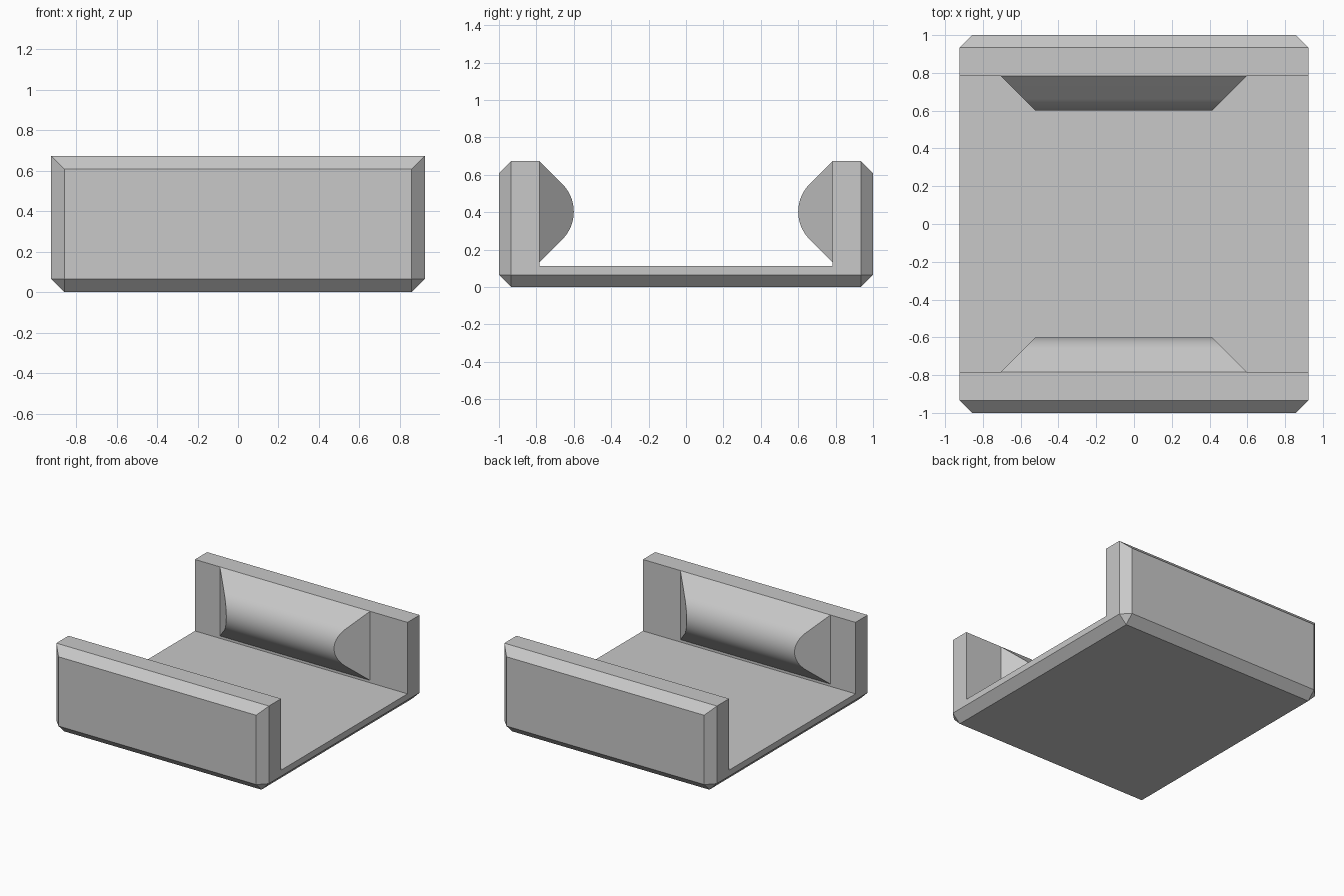
import bpy, bmesh, math

cube = bpy.data.objects.get("Cube")
if cube:
    bpy.data.objects.remove(cube, do_unlink=True)

HX, HY, TOP, CH = 0.923, 1.0, 0.674, 0.065   # half width, half depth, height, chamfer
WALL_Y, FLOOR_Z = 0.784, 0.113               # inner wall faces and channel floor

grey = bpy.data.materials.new("matte_grey")
grey.use_nodes = True
colour = (0.58, 0.58, 0.58, 1)
grey.diffuse_color = colour
grey.node_tree.nodes["Principled BSDF"].inputs["Base Color"].default_value = colour


def add_object(name, bm):
    bmesh.ops.recalc_face_normals(bm, faces=bm.faces[:])
    mesh = bpy.data.meshes.new(name)
    bm.to_mesh(mesh)
    bm.free()
    mesh.materials.append(grey)
    obj = bpy.data.objects.new(name, mesh)
    bpy.context.collection.objects.link(obj)
    return obj


def activate(obj):
    bpy.ops.object.select_all(action='DESELECT')
    obj.select_set(True)
    bpy.context.view_layer.objects.active = obj


# Chamfered block: the top edge is chamfered at front and back only
bm = bmesh.new()
for sx in (-1, 1):
    for sy in (-1, 1):
        for x, y, z in ((HX - CH, HY - CH, 0), (HX - CH, HY, CH), (HX, HY - CH, CH),
                        (HX - CH, HY, TOP - CH), (HX, HY - CH, TOP)):
            bm.verts.new((sx * x, sy * y, z))
bmesh.ops.convex_hull(bm, input=bm.verts[:])
bmesh.ops.dissolve_limit(bm, angle_limit=math.radians(1), verts=bm.verts[:], edges=bm.edges[:])
tray = add_object("tray_body", bm)

# Open channel across the full width
bm = bmesh.new()
bmesh.ops.create_cube(bm, size=2)
bmesh.ops.scale(bm, vec=(HX + 0.2, WALL_Y, 0.5), verts=bm.verts[:])
bmesh.ops.translate(bm, vec=(0, 0, FLOOR_Z + 0.5), verts=bm.verts[:])
cutter = add_object("channel_cutter", bm)
cutter.hide_render = True
cut = tray.modifiers.new("channel", 'BOOLEAN')
cut.operation = 'DIFFERENCE'
cut.solver = 'EXACT'
cut.object = cutter
activate(tray)
bpy.ops.object.modifier_apply(modifier=cut.name)
bpy.data.objects.remove(cutter, do_unlink=True)


# Rounded ridge on each inner wall, with ends mitred at 45 degrees
def add_ridge(name, side):
    half, tip = 0.271, 0.60
    mid_z = TOP - half
    radius = (WALL_Y - tip - half) / (1 - math.sqrt(2))
    profile = [(WALL_Y, TOP)]
    steps = 20
    for i in range(steps + 1):
        a = math.radians(45 - 90 * i / steps)
        profile.append((tip + radius * (1 - math.cos(a)), mid_z + radius * math.sin(a)))
    profile.append((WALL_Y, TOP - 2 * half))

    bm = bmesh.new()
    right, left = ([bm.verts.new((x + s * (WALL_Y - y), side * y, z)) for y, z in profile]
                   for x, s in ((-0.706, 1), (0.598, -1)))
    n = len(profile)
    for i in range(n):
        j = (i + 1) % n
        bm.faces.new((right[i], right[j], left[j], left[i]))
    bm.faces.new(right)
    bm.faces.new(left)
    activate(add_object(name, bm))
    bpy.ops.object.shade_smooth_by_angle(angle=math.radians(30))


add_ridge("front_ridge", -1)
add_ridge("back_ridge", 1)
